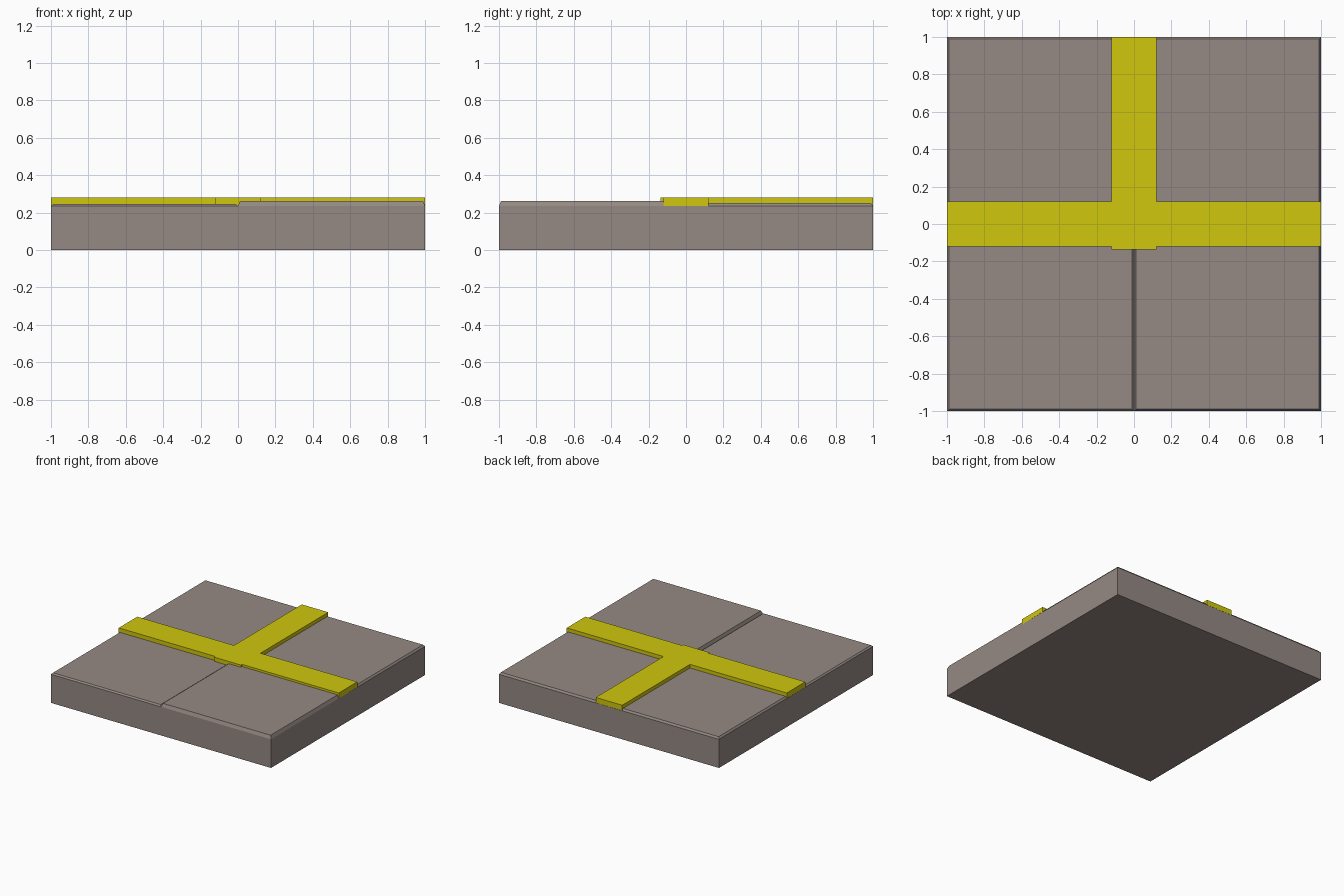
import bpy
import bmesh

if "Cube" in bpy.data.objects:
    bpy.data.objects.remove(bpy.data.objects["Cube"], do_unlink=True)


def make_material(name, colour):
    mat = bpy.data.materials.new(name)
    mat.use_nodes = True
    mat.diffuse_color = (*colour, 1)
    mat.node_tree.nodes["Principled BSDF"].inputs["Base Color"].default_value = (*colour, 1)
    return mat


stone = make_material("warm grey stone", (0.30, 0.252, 0.227))
paint = make_material("yellow paint", (0.63, 0.57, 0.004))


def prism(name, outline, bottom, top, mat, inset=0.0):
    """Extrude an outline; an inset narrows the top into a chamfered rim."""
    bm = bmesh.new()
    face = bm.faces.new([bm.verts.new((x, y, bottom)) for x, y in outline])
    upper = bmesh.ops.extrude_face_region(bm, geom=[face], use_keep_orig=True)["geom"]
    raised = [v for v in upper if isinstance(v, bmesh.types.BMVert)]
    cx = sum(p[0] for p in outline) / len(outline)
    cy = sum(p[1] for p in outline) / len(outline)
    for v in raised:
        v.co.z = top
        if inset:
            v.co.x += inset if v.co.x < cx else -inset
            v.co.y += inset if v.co.y < cy else -inset
    bmesh.ops.recalc_face_normals(bm, faces=bm.faces)
    mesh = bpy.data.meshes.new(name)
    bm.to_mesh(mesh)
    bm.free()
    mesh.materials.append(mat)
    obj = bpy.data.objects.new(name, mesh)
    bpy.context.collection.objects.link(obj)
    return obj


def rectangle(x0, x1, y0, y1):
    return [(x0, y0), (x1, y0), (x1, y1), (x0, y1)]


RIM = 0.235

# Solid base block
prism("base", rectangle(-1, 1, -1, 1), 0, RIM, stone)

# Four chamfered paving slabs, slightly uneven in height
slabs = {
    "front_right_slab": (-1, -1, 0.246),
    "front_left_slab": (1, -1, 0.262),
    "back_right_slab": (-1, 1, 0.25),
    "back_left_slab": (1, 1, 0.25),
}
for name, (sx, sy, top) in slabs.items():
    outline = rectangle(min(0, sx), max(0, sx), min(0, sy), max(0, sy))
    prism(name, outline, RIM, top, stone, inset=0.011)

# T-shaped road marking with a small lip at the junction
W, LIP = 0.12, 0.135
half = [(W, -LIP), (W, -W), (1, -W), (1, W), (W, W), (W, 1)]
marking = half + [(-x, y) for x, y in reversed(half)]
prism("road_marking", marking, RIM + 0.001, 0.28, paint)
